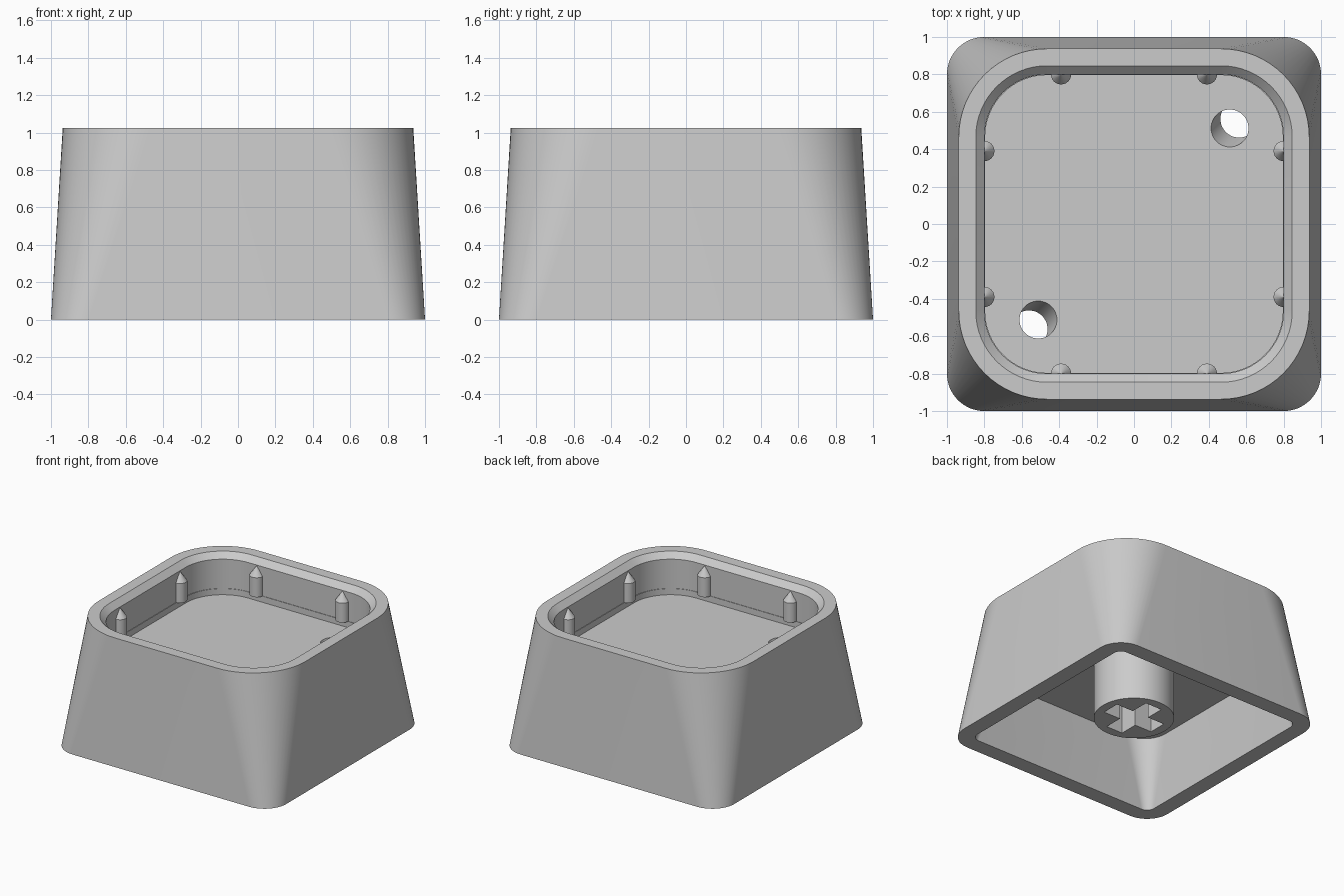
import bpy
import bmesh
from math import cos, sin, pi, radians
from mathutils import Vector

if "Cube" in bpy.data.objects:
    bpy.data.objects.remove(bpy.data.objects["Cube"], do_unlink=True)

grey = bpy.data.materials.new("light grey plastic")
grey.use_nodes = True
colour = (0.6, 0.6, 0.6, 1)
grey.diffuse_color = colour
grey.node_tree.nodes["Principled BSDF"].inputs["Base Color"].default_value = colour


def finish(name, bm):
    """Turn a bmesh into a grey object."""
    bmesh.ops.recalc_face_normals(bm, faces=bm.faces)
    mesh = bpy.data.meshes.new(name)
    bm.to_mesh(mesh)
    bm.free()
    mesh.materials.append(grey)
    obj = bpy.data.objects.new(name, mesh)
    bpy.context.collection.objects.link(obj)
    return obj


def loft(name, rings):
    """Skin a list of equal-length point rings and cap both ends."""
    bm = bmesh.new()
    loops = [[bm.verts.new(p) for p in ring] for ring in rings]
    for a, b in zip(loops, loops[1:]):
        for i in range(len(a)):
            j = (i + 1) % len(a)
            bm.faces.new((a[i], a[j], b[j], b[i]))
    bm.faces.new(loops[0])
    bm.faces.new(loops[-1])
    return finish(name, bm)


def rounded_square(half, radius, z, steps=16):
    ring = []
    for k, (sx, sy) in enumerate(((1, 1), (-1, 1), (-1, -1), (1, -1))):
        for i in range(steps + 1):
            a = (k + i / steps) * pi / 2
            ring.append((sx * (half - radius) + radius * cos(a),
                         sy * (half - radius) + radius * sin(a), z))
    return ring


def circle(x, y, radius, z, sides):
    return [(x + radius * cos(2 * pi * i / sides),
             y + radius * sin(2 * pi * i / sides), z) for i in range(sides)]


def box(name, size, centre):
    bm = bmesh.new()
    bmesh.ops.create_cube(bm, size=1)
    for v in bm.verts:
        v.co = Vector(a * b for a, b in zip(v.co, size)) + Vector(centre)
    return finish(name, bm)


def cut(target, cutters):
    """Subtract the cutters, bake the result and drop the cutters."""
    for cutter in cutters:
        cutter.hide_render = True
        mod = target.modifiers.new("cut", "BOOLEAN")
        mod.operation = "DIFFERENCE"
        mod.solver = "EXACT"
        mod.object = cutter
    graph = bpy.context.evaluated_depsgraph_get()
    target.data = bpy.data.meshes.new_from_object(target.evaluated_get(graph))
    target.modifiers.clear()
    for cutter in cutters:
        bpy.data.objects.remove(cutter, do_unlink=True)


def smooth(obj):
    bpy.ops.object.select_all(action="DESELECT")
    obj.select_set(True)
    bpy.context.view_layer.objects.active = obj
    bpy.ops.object.shade_smooth_by_angle(angle=radians(25))


TOP, FLOOR, CEILING, LEDGE = 1.025, 0.69, 0.556, 0.74

# Hollow tapered shell: underside cavity, outer wall, rim, tray
shell = loft("shell", [
    rounded_square(0.83, 0.21, CEILING),
    rounded_square(0.868, 0.068, 0),
    rounded_square(1.0, 0.2, 0),
    rounded_square(0.937, 0.472, TOP),
    rounded_square(0.846, 0.381, TOP),
    rounded_square(0.80, 0.335, TOP - 0.045),
    rounded_square(0.80, 0.335, LEDGE),
    rounded_square(0.796, 0.331, LEDGE),
    rounded_square(0.796, 0.331, FLOOR),
])

# Two slanted holes through the tray floor, leaning outward as they go down
mid, lean = 0.512, 0.05 / (FLOOR - CEILING)
holes = []
for s in (1, -1):
    rings = []
    for z in (CEILING - 0.05, FLOOR + 0.05):
        c = s * (mid + (FLOOR - z) * lean)
        rings.append(circle(c, c, 0.1, z, 48))
    holes.append(loft("hole_cutter", rings))
cut(shell, holes)
smooth(shell)

# Central stem with a cross-shaped socket
stem = loft("stem", [circle(0, 0, 0.303, z, 64) for z in (0.11, CEILING + 0.04)])
arm, width, depth = 0.46, 0.15, 0.9
cut(stem, [box("slot_cutter", (arm, width, depth), (0, 0, CEILING - depth / 2)),
           box("slot_cutter", (width, arm, depth), (0, 0, CEILING - depth / 2))])
smooth(stem)

# Pointed pins, half sunk into the tray walls, two per side
for side in range(4):
    a = side * pi / 2
    for offset in (-0.39, 0.39):
        x = 0.8 * cos(a) - offset * sin(a)
        y = 0.8 * sin(a) + offset * cos(a)
        pin = loft("pin", [circle(x, y, 0.054, LEDGE, 24),
                           circle(x, y, 0.054, 0.9, 24),
                           circle(x, y, 0.001, 0.975, 24)])
        smooth(pin)
